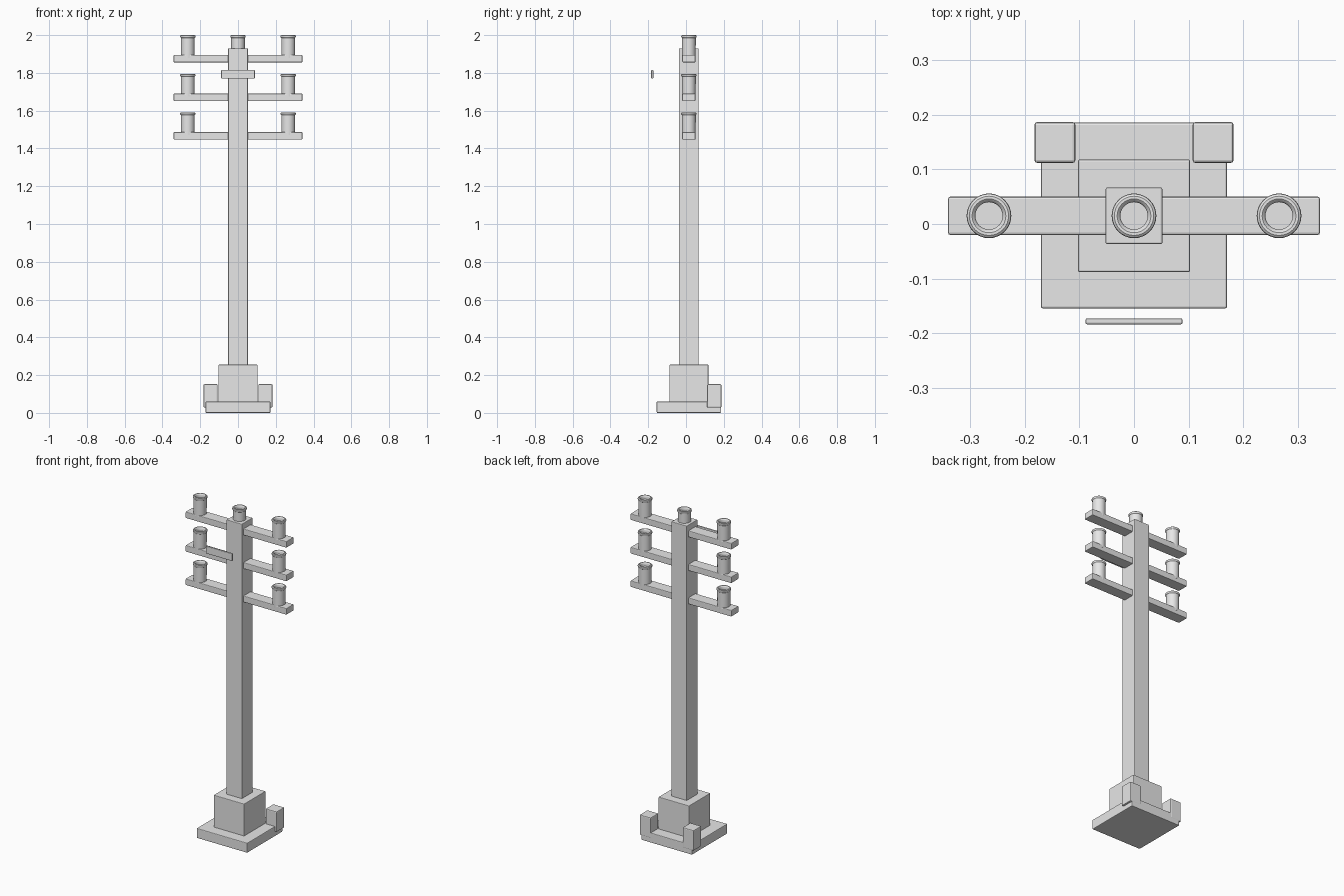
import bpy
import bmesh
import math

if "Cube" in bpy.data.objects:
    bpy.data.objects.remove(bpy.data.objects["Cube"])

CY = 0.015  # pole axis in y

grey = bpy.data.materials.new("light_grey")
grey.diffuse_color = (0.8, 0.8, 0.8, 1)
grey.use_nodes = True
grey.node_tree.nodes["Principled BSDF"].inputs["Base Color"].default_value = grey.diffuse_color


def finish(name, bm):
    bmesh.ops.recalc_face_normals(bm, faces=bm.faces)
    mesh = bpy.data.meshes.new(name)
    bm.to_mesh(mesh)
    bm.free()
    mesh.materials.append(grey)
    ob = bpy.data.objects.new(name, mesh)
    bpy.context.collection.objects.link(ob)
    return ob


def box(name, lo, hi, bevel=0.004):
    bm = bmesh.new()
    bmesh.ops.create_cube(bm, size=1)
    for v in bm.verts:
        v.co = [(a + b) / 2 + c * (b - a) for a, b, c in zip(lo, hi, v.co)]
    ob = finish(name, bm)
    mod = ob.modifiers.new("soft_edges", 'BEVEL')
    mod.width = bevel
    mod.segments = 2
    return ob


def lathe(name, profile, x, z, steps=32):
    """Closed turned solid; the profile starts and ends on the axis."""
    bm = bmesh.new()
    verts = [bm.verts.new((r, 0, h)) for r, h in profile]
    edges = [bm.edges.new(p) for p in zip(verts, verts[1:])]
    bmesh.ops.spin(bm, geom=verts + edges, cent=(0, 0, 0), axis=(0, 0, 1),
                   angle=math.tau, steps=steps, use_duplicate=False)
    bmesh.ops.remove_doubles(bm, verts=bm.verts, dist=1e-5)
    ob = finish(name, bm)
    ob.location = (x, CY, z)
    bpy.ops.object.select_all(action='DESELECT')
    ob.select_set(True)
    bpy.context.view_layer.objects.active = ob
    bpy.ops.object.shade_smooth_by_angle(angle=math.radians(35))
    return ob


# Stepped footing and square pole
box("base_slab", (-0.171, -0.155, 0), (0.171, 0.186, 0.06))
box("pedestal", (-0.103, CY - 0.103, 0.05), (0.103, CY + 0.103, 0.255), 0.003)
box("pole", (-0.052, CY - 0.052, 0.24), (0.052, CY + 0.052, 1.93), 0.003)

# Blocks on the two rear corners
for side, x in (("left", -0.145), ("right", 0.145)):
    box("corner_block_" + side, (x - 0.0375, 0.112, 0.028), (x + 0.0375, 0.187, 0.152), 0.005)

# Small plate in front of the pole
box("front_plate", (-0.089, -0.184, 1.77), (0.089, -0.173, 1.815), 0.003)


# Hollow-topped insulator with a rolled rim, measured down from its top
def insulator(name, x, top, height):
    profile = [(0, -height), (0.036, -height), (0.037, -0.014), (0.040, -0.011),
               (0.041, -0.007), (0.040, -0.003), (0.036, 0), (0.031, 0),
               (0.027, -0.003), (0.025, -0.008), (0.025, -0.022), (0, -0.022)]
    lathe(name, profile, x, top)


# Three crossarms with an insulator at each end
for i, z in enumerate((1.447, 1.651, 1.856), 1):
    box(f"crossarm_{i}", (-0.341, CY - 0.035, z), (0.341, CY + 0.035, z + 0.039), 0.004)
    for side, x in (("left", -0.266), ("right", 0.266)):
        insulator(f"insulator_{i}_{side}", x, z + 0.144, 0.121)

# Pole top insulator
insulator("insulator_top", 0, 2.0, 0.09)
